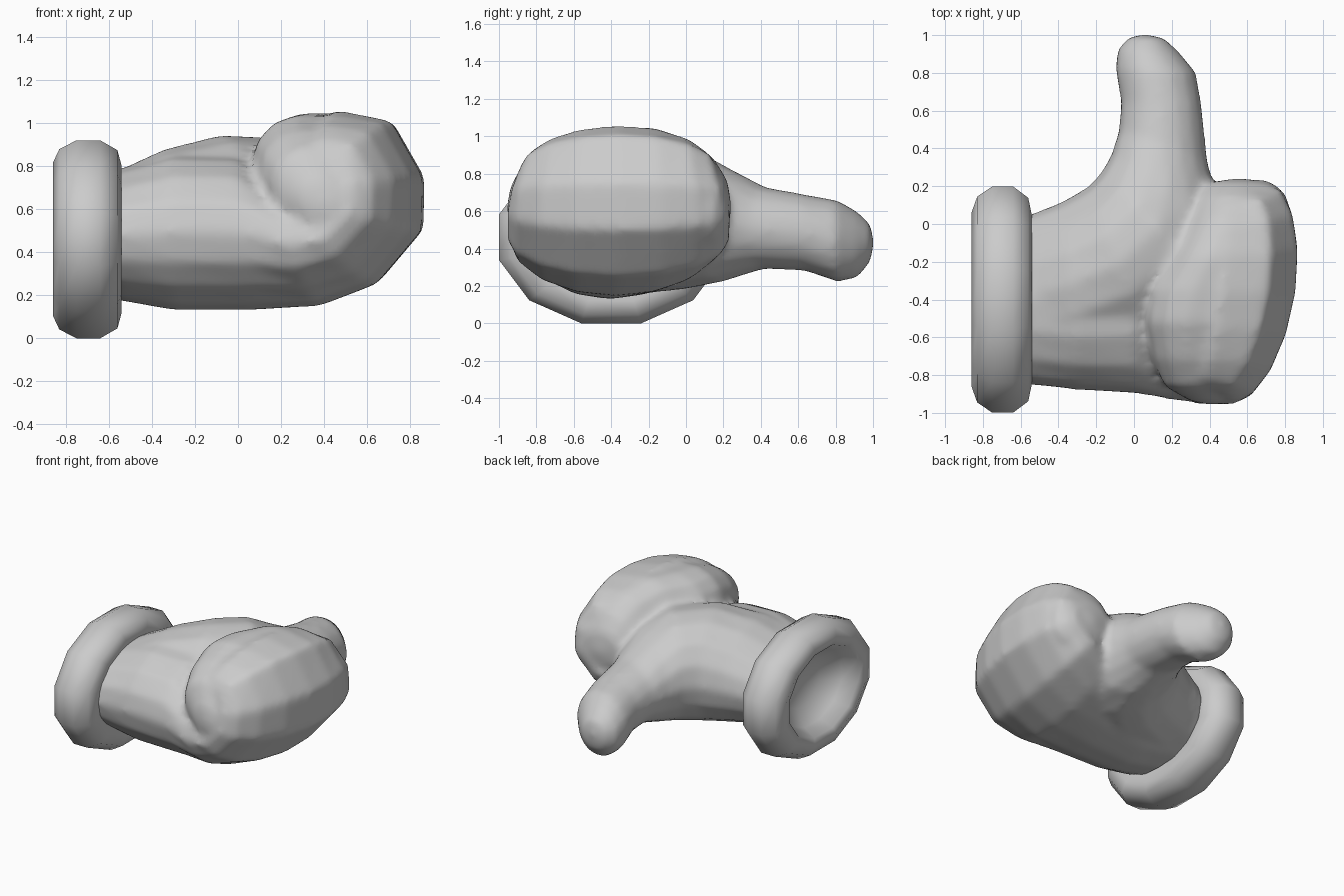
import bpy, bmesh, math
from mathutils import Vector

cube = bpy.data.objects.get("Cube")
if cube:
    bpy.data.objects.remove(cube)

grey = bpy.data.materials.new("light_grey")
grey.use_nodes = True
COLOUR = (0.6, 0.6, 0.6, 1)
grey.diffuse_color = COLOUR
grey.node_tree.nodes["Principled BSDF"].inputs["Base Color"].default_value = COLOUR


def loft(bm, stations, start, end, sides=16, phase=0.0):
    """Skin oval rings (centre, half axis, half axis), closed to a point at both ends."""
    rings, faces = [], []
    for c, a, b in stations:
        ring = []
        for i in range(sides):
            t = phase + math.tau * i / sides
            ring.append(bm.verts.new(c + a * math.cos(t) + b * math.sin(t)))
        rings.append(ring)
    for r, s in zip(rings, rings[1:]):
        for i in range(sides):
            j = (i + 1) % sides
            faces.append(bm.faces.new((r[i], r[j], s[j], s[i])))
    for ring, tip in ((rings[0], start), (rings[-1], end)):
        v = bm.verts.new(tip)
        for i in range(sides):
            faces.append(bm.faces.new((ring[i], ring[(i + 1) % sides], v)))
    bmesh.ops.recalc_face_normals(bm, faces=faces)


def finish(bm, name):
    """Turn a bmesh into a grey object with smooth shading."""
    mesh = bpy.data.meshes.new(name)
    bm.to_mesh(mesh)
    bm.free()
    mesh.materials.append(grey)
    mesh.shade_smooth()
    obj = bpy.data.objects.new(name, mesh)
    bpy.context.collection.objects.link(obj)
    return obj


hand = bmesh.new()

# Palm bending up into the knuckles: outer x z, inner x z, middle y, half width
stations = []
for ox, oz, ix, iz, y, w in [
    (-.58, .18, -.58, .78, -.40, .45),
    (-.30, .13, -.30, .86, -.42, .46),
    (.05, .13, .00, .85, -.40, .50),
    (.38, .15, .20, .72, -.38, .56),
    (.64, .25, .30, .66, -.36, .60),
    (.85, .50, .34, .66, -.36, .60),
    (.855, .75, .36, .68, -.36, .58),
    (.71, 1.01, .36, .66, -.36, .53),
    (.46, 1.06, .34, .62, -.36, .50),
]:
    outer, inner = Vector((ox, y, oz)), Vector((ix, y, iz))
    slant = 0.14 * w * max(0, min(1, ox * 2))  # knuckles lean back on the far side
    stations.append(((outer + inner) / 2, (outer - inner) / 2, Vector((slant, w, 0))))
loft(hand, stations, Vector((-.58, -.4, .48)), Vector((.34, -.38, .84)))

# Curled fingertips filling the fist: y, low x, high x, low z, high z
stations = []
for y, x0, x1, z0, z1 in [
    (-.94, .30, .53, .50, .73),
    (-.86, .16, .62, .44, .88),
    (-.72, .10, .68, .42, .97),
    (-.52, .06, .74, .42, 1.04),
    (-.35, .09, .78, .42, 1.05),
    (-.17, .20, .82, .41, 1.05),
    (.03, .30, .83, .40, .98),
    (.15, .35, .81, .42, .88),
    (.22, .40, .73, .48, .77),
]:
    rx, rz = (x1 - x0) / 2, (z1 - z0) / 2
    tilt = 0.25 * rz  # the fingertip side sits higher than the knuckles
    stations.append((Vector(((x0 + x1) / 2, y, (z0 + z1) / 2)), Vector((rx, 0, -tilt)),
                     Vector((0, 0, math.sqrt(rz * rz - tilt * tilt)))))
loft(hand, stations, Vector((.42, -.96, .61)), Vector((.55, .245, .62)))

# Thumb sweeping out of the palm: left x y, right x y, low z, high z
stations = []
for lx, ly, rx, ry, low, high in [
    (-.58, .04, -.58, -.80, .20, .77),
    (-.38, .12, -.30, -.76, .17, .88),
    (-.24, .20, .08, -.62, .16, .945),
    (-.17, .28, .42, -.32, .18, .935),
    (-.12, .37, .48, .00, .22, .84),
    (-.08, .50, .39, .33, .29, .73),
    (-.07, .65, .36, .62, .28, .69),
    (-.10, .82, .33, .80, .22, .66),
    (-.09, .92, .24, .91, .24, .60),
    (-.03, .99, .16, .985, .33, .53),
]:
    mid = (low + high) / 2
    left, right = Vector((lx, ly, mid)), Vector((rx, ry, mid))
    stations.append(((left + right) / 2, (left - right) / 2, Vector((0, 0, (high - low) / 2))))
loft(hand, stations, Vector((-.58, -.4, .49)), Vector((.06, 1.005, .43)))

# Fuse palm, fingers and thumb into one skin with soft joints
glove = finish(hand, "hand")
fuse = glove.modifiers.new("fuse", 'REMESH')
fuse.mode = 'VOXEL'
fuse.voxel_size = 0.025
fuse.use_smooth_shade = True
soften = glove.modifiers.new("soften", 'SMOOTH')
soften.factor = 0.5
soften.iterations = 8

# Rolled cuff with a hollow opening: x, share of the full radius
cuff = bmesh.new()
profile = [(-.57, .58), (-.54, .74), (-.56, .90), (-.64, 1), (-.75, 1), (-.83, .91),
           (-.86, .77), (-.84, .66), (-.75, .56), (-.66, .34)]
stations = [(Vector((x, -.4, .46)), Vector((0, .62 * r, 0)), Vector((0, 0, .476 * r)))
            for x, r in profile]
loft(cuff, stations, Vector((-.57, -.4, .46)), Vector((-.63, -.4, .46)),
     sides=12, phase=math.radians(15))
finish(cuff, "cuff")
